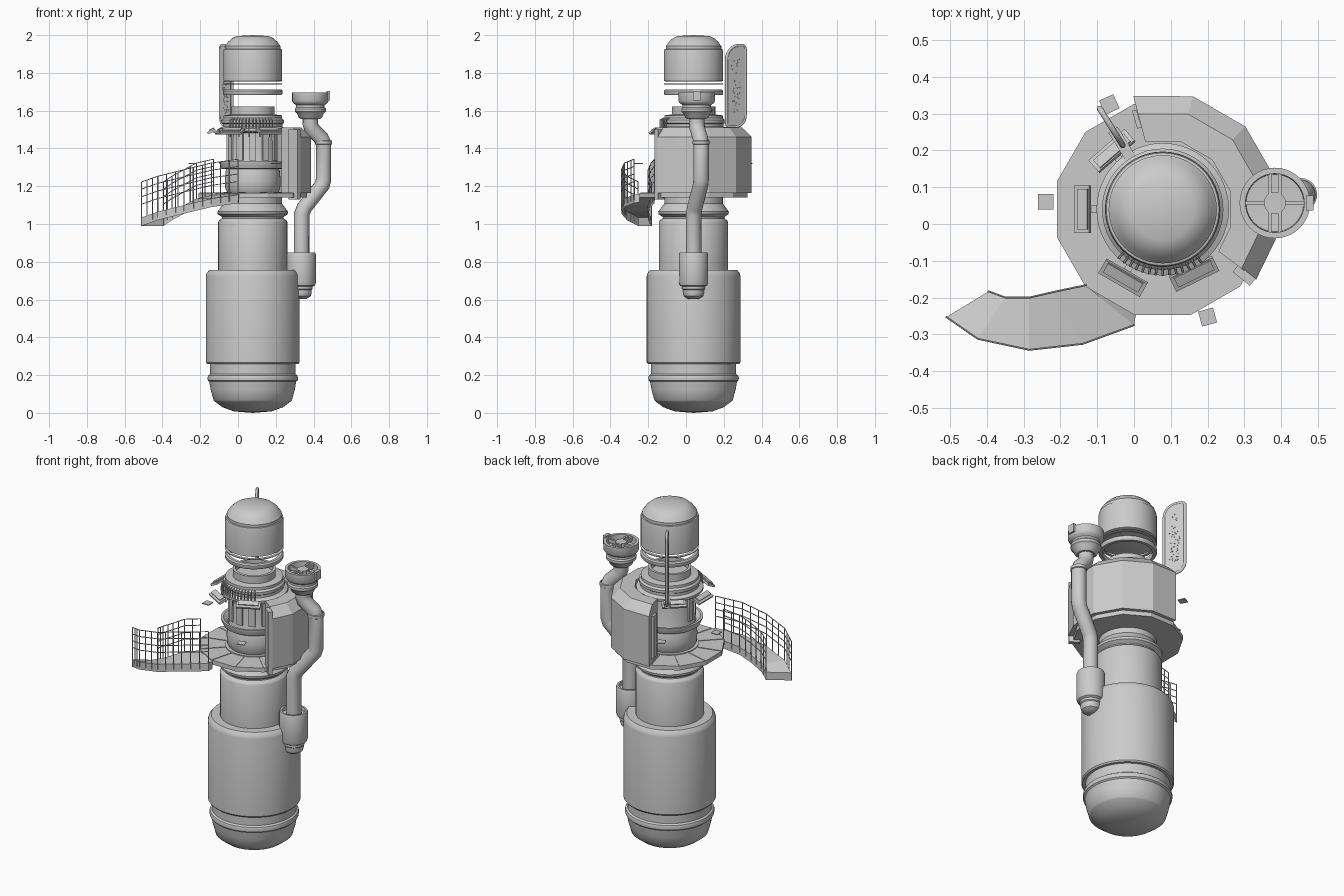
import bpy, bmesh, random
from math import sin, cos, pi, radians, sqrt
from mathutils import Matrix, Vector

if "Cube" in bpy.data.objects:
    bpy.data.objects.remove(bpy.data.objects["Cube"])

random.seed(3)
CX, CY = 0.078, 0.04          # main axis


def finish(name, bm, smooth=True, recalc=True):
    if recalc:
        bmesh.ops.recalc_face_normals(bm, faces=bm.faces)
    me = bpy.data.meshes.new(name)
    bm.to_mesh(me)
    bm.free()
    ob = bpy.data.objects.new(name, me)
    bpy.context.collection.objects.link(ob)
    if smooth:
        bpy.ops.object.select_all(action='DESELECT')
        ob.select_set(True)
        bpy.context.view_layer.objects.active = ob
        bpy.ops.object.shade_smooth_by_angle(angle=radians(35))
    return ob


def lathe(name, prof, c=(CX, CY), n=48, closed=False):
    """Revolve an (r, z) profile around a vertical axis."""
    bm = bmesh.new()
    rings = [[bm.verts.new((c[0] + r * cos(2 * pi * i / n), c[1] + r * sin(2 * pi * i / n), z))
              for i in range(n)] for r, z in prof]
    pairs = list(zip(rings, rings[1:]))
    if closed:
        pairs.append((rings[-1], rings[0]))
    for a, b in pairs:
        for i in range(n):
            bm.faces.new((a[i], a[(i + 1) % n], b[(i + 1) % n], b[i]))
    bmesh.ops.remove_doubles(bm, verts=bm.verts, dist=1e-5)
    return finish(name, bm)


def sector(name, section, angles, full=False):
    """Flat-faced ring or ring sector from an (r, z) cross-section."""
    bm = bmesh.new()
    rows = [[bm.verts.new((CX + r * cos(radians(a)), CY + r * sin(radians(a)), z))
             for r, z in section] for a in angles]
    m = len(section)
    pairs = list(zip(rows, rows[1:]))
    if full:
        pairs.append((rows[-1], rows[0]))
    else:
        bm.faces.new(rows[0])
        bm.faces.new(rows[-1])
    for a, b in pairs:
        for j in range(m):
            bm.faces.new((a[j], a[(j + 1) % m], b[(j + 1) % m], b[j]))
    return finish(name, bm, smooth=False)


def tubes(name, paths, rad, res=2, cyclic=False):
    """Round bars along point paths, as one mesh."""
    cu = bpy.data.curves.new(name, 'CURVE')
    cu.dimensions = '3D'
    cu.bevel_depth, cu.bevel_resolution, cu.use_fill_caps = rad, res, True
    for p in paths:
        s = cu.splines.new('POLY')
        s.points.add(len(p) - 1)
        for q, co in zip(s.points, p):
            q.co = (*co, 1)
        s.use_cyclic_u = cyclic
    ob = bpy.data.objects.new(name, cu)
    bpy.context.collection.objects.link(ob)
    bpy.ops.object.select_all(action='DESELECT')
    ob.select_set(True)
    bpy.context.view_layer.objects.active = ob
    bpy.ops.object.convert(target='MESH')
    bpy.ops.object.shade_smooth_by_angle(angle=radians(50))


def add_box(bm, size, mat):
    bmesh.ops.create_cube(bm, size=1, matrix=mat @ Matrix.Diagonal((*size, 1)))


def radial(a, r, z, tilt=0):
    """Frame with local x pointing outward from the main axis."""
    return (Matrix.Translation((CX, CY, 0)) @ Matrix.Rotation(radians(a), 4, 'Z')
            @ Matrix.Translation((r, 0, z)) @ Matrix.Rotation(radians(tilt), 4, 'Y'))


# Lower tank and rounded base
lathe("base_bowl", [(0, 0), (.1, .008), (.16, .03), (.2, .06), (.207, .066), (.222, .12),
                    (.23, .165), (.238, .172), (.24, .185), (.236, .198), (.226, .205),
                    (.226, .27), (0, .27)], n=64)
lathe("lower_tank", [(0, .26), (.242, .26), (.248, .268), (.248, .725), (.244, .74),
                     (.23, .757), (.183, .757), (0, .757)], n=64)
# Column up to the platform and its core above
lathe("lower_column", [(.183, .75), (.183, 1.01), (.178, 1.02), (.163, 1.03), (.163, 1.037),
                       (.185, 1.052), (.187, 1.065), (.155, 1.108), (.155, 1.17), (0, 1.17)])
lathe("core_barrel", [(.13, 1.16), (.145, 1.185), (.148, 1.23), (.143, 1.28), (.132, 1.31),
                      (.13, 1.5), (0, 1.5)])
lathe("core_shelf", [(.14, 1.29), (.165, 1.295), (.178, 1.325), (.178, 1.332), (.165, 1.332), (.14, 1.31)],
      closed=True)
# Stacked collars and neck under the head
lathe("collar", [(.12, 1.48), (.17, 1.485), (.18, 1.492), (.18, 1.505), (.158, 1.515), (.158, 1.53),
                 (.165, 1.535), (.165, 1.55), (.155, 1.56), (.155, 1.575), (.115, 1.58),
                 (.115, 1.622), (.1, 1.622), (.1, 1.59), (0, 1.59)])
lathe("floating_ring", [(.152, 1.682), (.157, 1.69), (.157, 1.705), (.15, 1.712), (.135, 1.712), (.135, 1.682)],
      closed=True)
lathe("thin_ring", [(.155, 1.738), (.157, 1.743), (.14, 1.743), (.14, 1.738)], closed=True)
# Capsule head
lathe("head", [(0, 1.76), (.15, 1.755), (.156, 1.758), (.156, 1.915), (.153, 1.925), (.147, 1.927),
               (.147, 1.942), (.14, 1.95), (.13, 1.965), (.11, 1.983), (.085, 1.995), (0, 2.0)])

# Twelve-sided platform and the faceted housing around the back
sector("platform", [(.14, 1.165), (.297, 1.165), (.297, 1.14), (.14, 1.14)],
       [15 + 30 * i for i in range(12)], full=True)
sector("housing", [(.19, 1.165), (.318, 1.165), (.318, 1.46), (.268, 1.51), (.19, 1.51)],
       [-37, -15, 15, 45, 75, 104.5])
bm = bmesh.new()
add_box(bm, (.06, .025, .37), radial(-39, .285, 1.315))
add_box(bm, (.05, .012, .25), radial(106, .255, 1.32))
finish("housing_end_posts", bm, smooth=False)
bm = bmesh.new()
for i in range(12):                       # seams between platform plates
    add_box(bm, (.13, .004, .004), radial(15 + 30 * i, .225, 1.166))
finish("platform_seams", bm, smooth=False)

# Curving ramp with outer and inner edges
outer = [(0, -.275, 1.155), (-.14, -.326, 1.135), (-.285, -.342, 1.10), (-.425, -.312, 1.065), (-.51, -.253, 1.035)]
inner = [(-.13, -.166, 1.155), (-.22, -.185, 1.135), (-.285, -.2, 1.10), (-.35, -.2, 1.065), (-.395, -.183, 1.035)]
bm = bmesh.new()
outer_t = [(.005, -.247, 1.16)] + outer
inner_t = [(-.131, -.168, 1.16)] + inner
drop = Vector((0, 0, -.045))
rows = [[bm.verts.new(Vector(p) + d) for p, d in
         ((o, Vector()), (i, Vector()), (i, drop), (o, drop))] for o, i in zip(outer_t, inner_t)]
for a, b in zip(rows, rows[1:]):
    for j in (0, 1, 3):
        bm.faces.new((a[j], a[(j + 1) % 4], b[(j + 1) % 4], b[j]))
bm.faces.new(rows[-1])
finish("ramp", bm, smooth=False)

# Ramp railings: long bars plus upright posts
bars, posts = [], []
for edge in (outer, inner):
    for h in (.07, .11, .15, .188):
        bars.append([(x, y, z + h) for x, y, z in edge])
    for p, q in zip(edge, edge[1:]):
        n = 3 if edge is outer else 2
        for k in range(n):
            b = Vector(p).lerp(Vector(q), k / n)
            posts.append([b - Vector((0, 0, .03)), b + Vector((0, 0, .188))])
    posts.append([Vector(edge[-1]) - Vector((0, 0, .045)), Vector(edge[-1]) + Vector((0, 0, .188))])
tubes("railing_bars", bars, .0025, 1)
tubes("railing_posts", posts, .003, 1)

# Tilted console screens on arms below the collar
bm = bmesh.new()
for a, r in ((180, .218), (131, .21), (240, .215), (296, .195)):
    add_box(bm, (.045, .13, .012), radial(a, r, 1.49, 25))
    add_box(bm, (.03, .11, .006), radial(a, r, 1.502, 25))
    add_box(bm, (.07, .02, .01), radial(a, r - .045, 1.488))
finish("console_screens", bm, smooth=False)
# Row of pins across the front of the collar
pins = []
for i in range(14):
    a = radians(228 + i * 6)
    c, s = cos(a), sin(a)
    pins.append([(CX + .16 * c, CY + .16 * s, 1.56), (CX + .178 * c, CY + .178 * s, 1.55),
                 (CX + .178 * c, CY + .178 * s, 1.46 + .02 * (i % 3))])
tubes("front_pins", pins, .0035, 1)
# Narrow ribs on the core
bm = bmesh.new()
for a in range(180, 331, 30):
    add_box(bm, (.02, .035, .15), radial(a, .13, 1.41))
finish("core_ribs", bm, smooth=False)
# Small hovering plates
bm = bmesh.new()
for x, y, rot in ((-.24, .06, 0), (.2, -.253, 15), (-.067, .325, 25)):
    add_box(bm, (.042, .042, .005), Matrix.Translation((x, y, 1.32)) @ Matrix.Rotation(radians(rot), 4, 'Z'))
finish("hover_plates", bm, smooth=False)

# Upright fin with rounded corners, rim and speckled studs
frame = radial(122, .205, 1.515)
W, H = .118, .43
outline = []
for u, z, rad, a0 in ((.02, .02, .02, 180), (W - .06, .06, .06, 270), (W - .02, H - .02, .02, 0), (.075, H - .075, .075, 90)):
    for k in range(7):
        t = radians(a0 + 15 * k)
        outline.append((u + rad * cos(t), z + rad * sin(t)))
bm = bmesh.new()
f = bm.faces.new([bm.verts.new(frame @ Vector((u, -.005, z))) for u, z in outline])
ext = bmesh.ops.extrude_face_region(bm, geom=[f])
side = frame.to_3x3() @ Vector((0, .01, 0))
bmesh.ops.translate(bm, vec=side, verts=[v for v in ext['geom'] if isinstance(v, bmesh.types.BMVert)])
finish("fin_panel", bm)
tubes("fin_rim", [[frame @ Vector((u, 0, z)) for u, z in outline]], .008, 2, True)
bm = bmesh.new()
for i in range(90):
    add_box(bm, (.005, .014, .005), frame @ Matrix.Translation(
        (random.uniform(.03, W - .03), 0, random.uniform(.07, H - .07))))
finish("fin_studs", bm, smooth=False)
bm = bmesh.new()
add_box(bm, (.11, .03, .025), radial(122, .2, 1.5))
finish("fin_bracket", bm, smooth=False)

# Side exhaust: funnel, bent pipe and lower pot
FC = (.383, .057)
lathe("funnel", [(0, 1.555), (.05, 1.555), (.062, 1.565), (.07, 1.585), (.082, 1.595), (.082, 1.61), (.076, 1.618),
                 (.076, 1.63), (.09, 1.64), (.096, 1.65), (.096, 1.695), (.08, 1.695), (.078, 1.655), (0, 1.65)], FC, 40)
lathe("funnel_hub", [(0, 1.65), (.03, 1.65), (.03, 1.69), (0, 1.69)], FC, 24)
bm = bmesh.new()
for dx in (-.014, .014):
    add_box(bm, (.01, .165, .02), Matrix.Translation((FC[0] + dx, FC[1], 1.68)))
add_box(bm, (.165, .012, .02), Matrix.Translation((*FC, 1.675)))
add_box(bm, (.02, .04, .05), Matrix.Translation((FC[0] + .095, FC[1], 1.68)))
finish("funnel_bars", bm, smooth=False)
path = [(.383, .057, 1.57), (.383, .057, 1.53), (.39, .06, 1.505), (.44, .076, 1.455), (.453, .08, 1.425),
        (.453, .08, 1.235), (.445, .077, 1.205), (.35, .046, 1.085), (.337, .04, 1.05), (.337, .04, .78)]
tubes("exhaust_pipe", [path], .041, 6)
lathe("pipe_joint", [(.04, 1.42), (.045, 1.423), (.045, 1.44), (.04, 1.443)], (.453, .08), 24)
lathe("pot", [(0, .602), (.03, .604), (.05, .618), (.055, .635), (.055, .65), (.06, .655), (.06, .668), (.072, .675),
              (.077, .69), (.077, .84), (.073, .85), (.062, .85), (.06, .83), (0, .83)], (.335, .04), 32)
